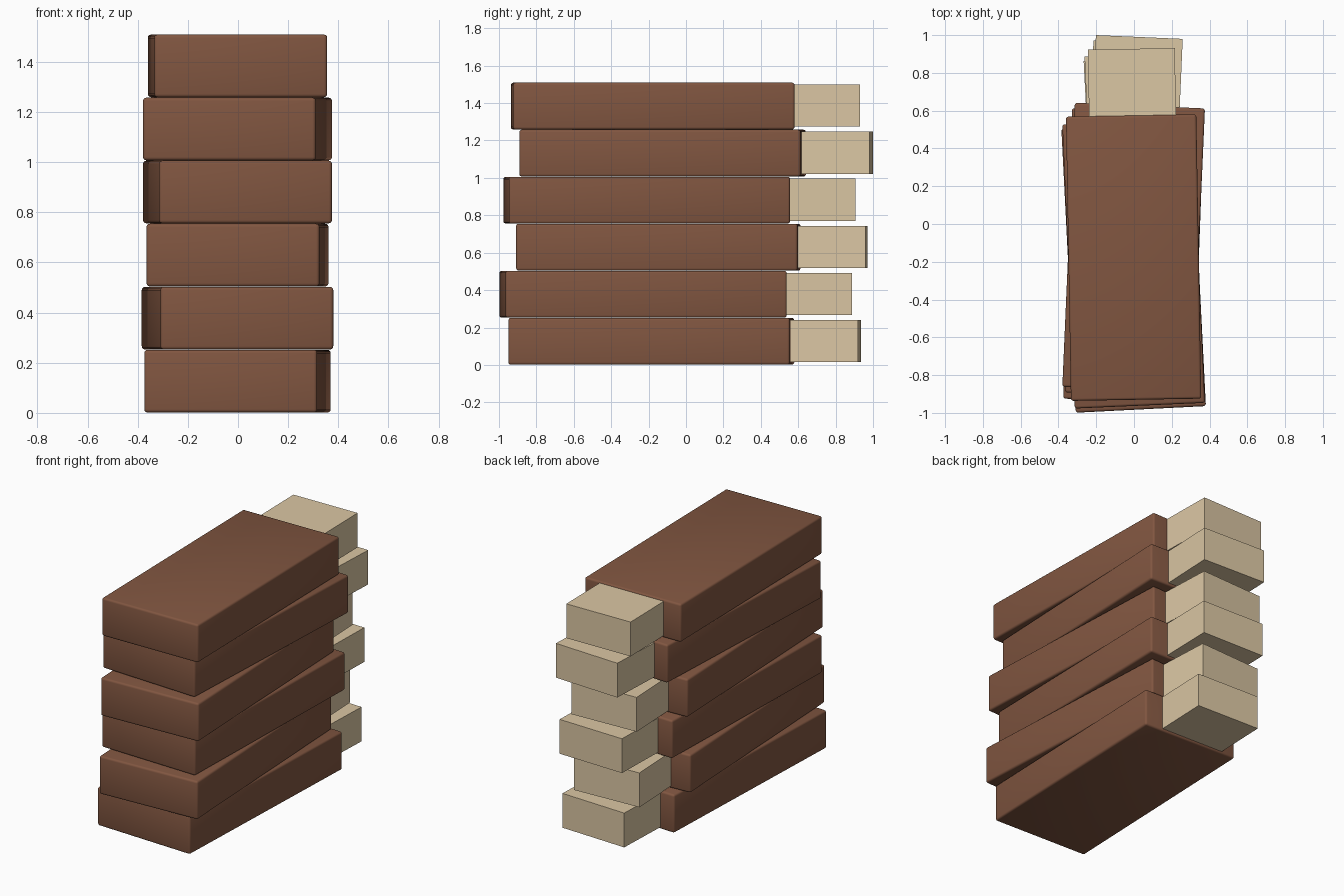
import bpy, math
from mathutils import Matrix, Vector

if "Cube" in bpy.data.objects:
    bpy.data.objects.remove(bpy.data.objects["Cube"])


def flat_colour(name, rgb):
    mat = bpy.data.materials.new(name)
    mat.diffuse_color = (*rgb, 1.0)
    mat.use_nodes = True
    mat.node_tree.nodes["Principled BSDF"].inputs["Base Color"].default_value = mat.diffuse_color
    return mat


BROWN = flat_colour("brown", (0.22, 0.093, 0.052))
TAN = flat_colour("tan", (0.71, 0.57, 0.37))


def block(name, size, centre, angle, bevel, mat):
    """Box of a given size, turned about z, with softened edges."""
    bpy.ops.mesh.primitive_cube_add(size=1)
    ob = bpy.context.object
    ob.name = name
    ob.data.transform(Matrix.Diagonal((*size, 1.0)))
    ob.location = centre
    ob.rotation_euler.z = angle
    ob.data.materials.append(mat)
    if bevel:
        mod = ob.modifiers.new("soft_edges", "BEVEL")
        mod.width = bevel
        mod.segments = 3
        bpy.ops.object.modifier_apply(modifier=mod.name)
        bpy.ops.object.shade_smooth_by_angle(angle=math.radians(35))
    return ob


PITCH = 0.2515      # layer spacing
TAB_LEN = 0.5       # part of each tab is buried in its block

# Each layer: turn in degrees, block centre y, tab back-end y
layers = [
    (-2.1, -0.185, 0.927),
    (2.9, -0.230, 0.875),
    (-1.4, -0.148, 0.965),
    (2.5, -0.210, 0.896),
    (-2.5, -0.125, 0.990),
    (1.0, -0.178, 0.927),
]

for i, (deg, y, back) in enumerate(layers):
    a = math.radians(deg)
    z = PITCH * i + 0.1265
    # Long brown block
    block(f"block_{i + 1}", (0.69, 1.505, 0.25), (-0.002, y, z), a, 0.013, BROWN)
    # Tan tab sticking out of the back
    end = Vector((-0.002 - 0.69 * math.sin(a), back, z + 0.002))
    axis = Vector((-math.sin(a), math.cos(a), 0))
    block(f"tab_{i + 1}", (0.46, TAB_LEN, 0.225), end - axis * TAB_LEN / 2, a, 0, TAN)
